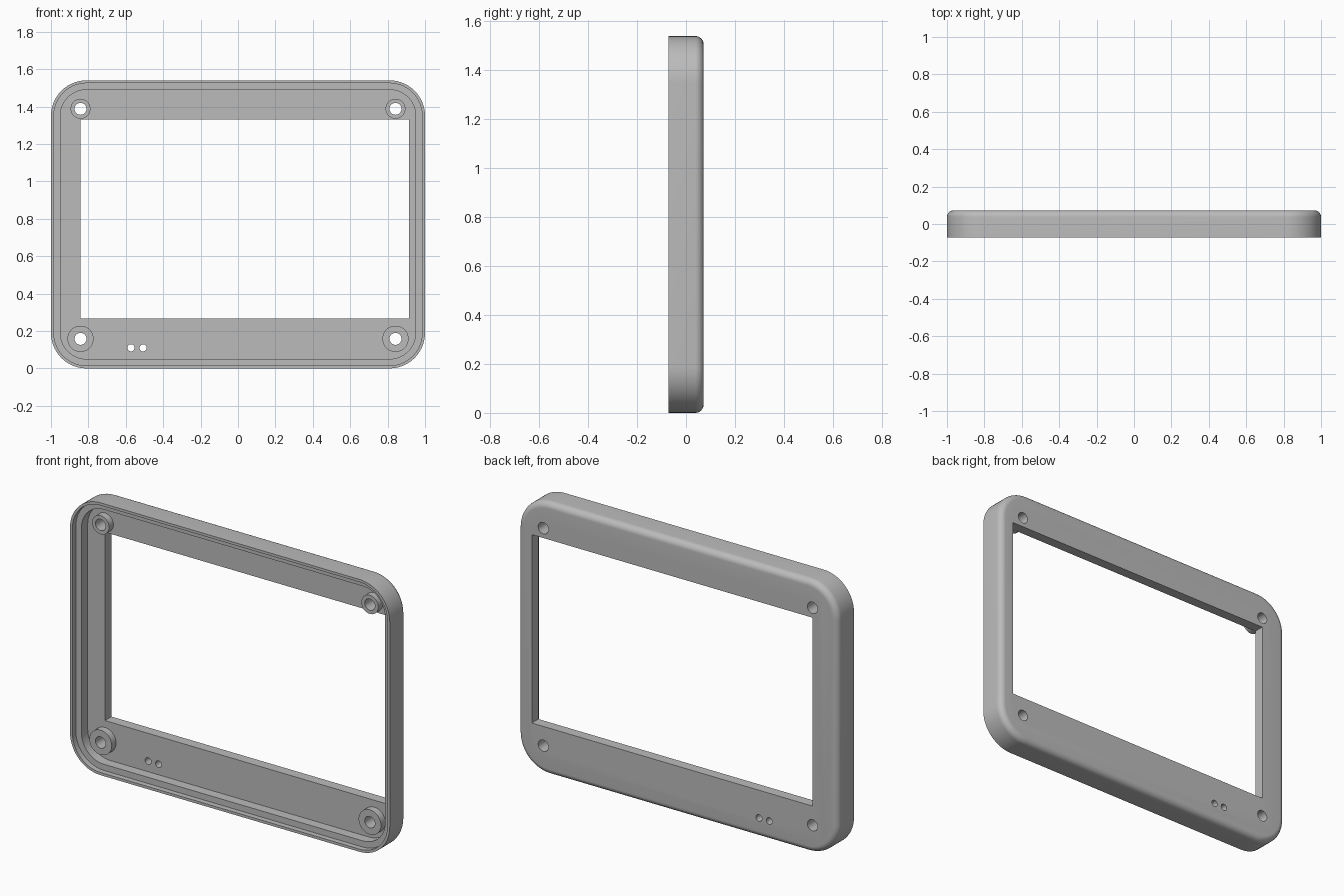
import bpy, bmesh, math
from mathutils import Matrix, Vector

if "Cube" in bpy.data.objects:
    bpy.data.objects.remove(bpy.data.objects["Cube"], do_unlink=True)

WIDTH, HEIGHT, CORNER = 2.0, 1.54, 0.19
FRONT, BACK, PLATE = -0.0725, 0.0725, 0.014
EDGE = 0.035            # rounding of the back edge
HOLE = 0.032

grey = bpy.data.materials.new("plain grey")
grey.use_nodes = True
grey.diffuse_color = (0.5, 0.5, 0.5, 1)
grey.node_tree.nodes["Principled BSDF"].inputs["Base Color"].default_value = (0.5, 0.5, 0.5, 1)


def make_object(name, bm):
    bmesh.ops.recalc_face_normals(bm, faces=bm.faces)
    mesh = bpy.data.meshes.new(name)
    bm.to_mesh(mesh)
    bm.free()
    mesh.materials.append(grey)
    obj = bpy.data.objects.new(name, mesh)
    bpy.context.collection.objects.link(obj)
    return obj


def rounded_ring(bm, inset, y, steps=14):
    """Rounded rectangle of vertices, inset from the outer outline."""
    r = CORNER - inset
    cx, cz = WIDTH / 2 - CORNER, HEIGHT / 2 - CORNER
    ring = []
    for quarter, (sx, sz) in enumerate([(1, 1), (-1, 1), (-1, -1), (1, -1)]):
        for i in range(steps + 1):
            a = (quarter + i / steps) * math.pi / 2
            ring.append(bm.verts.new((sx * cx + r * math.cos(a), y,
                                      HEIGHT / 2 + sz * cz + r * math.sin(a))))
    return ring


def add_cylinder(bm, x, z, radius, y0, y1, sides=40):
    place = Matrix.Translation((x, (y0 + y1) / 2, z)) @ Matrix.Rotation(math.pi / 2, 4, 'X')
    bmesh.ops.create_cone(bm, cap_ends=True, segments=sides, radius1=radius,
                          radius2=radius, depth=y1 - y0, matrix=place)


# Case: section swept round the outline, from cavity floor over the lip to the back
section = [(0.05, PLATE), (0.05, -0.042), (0.015, -0.042), (0.015, FRONT), (0, FRONT)]
for i in range(9):
    a = i / 8 * math.pi / 2
    section.append((EDGE * (1 - math.cos(a)), BACK - EDGE * (1 - math.sin(a))))
bm = bmesh.new()
rings = [rounded_ring(bm, inset, y) for inset, y in section]
for a, b in zip(rings, rings[1:]):
    for i in range(len(a)):
        j = (i + 1) % len(a)
        bm.faces.new((a[i], a[j], b[j], b[i]))
bm.faces.new(rings[0])
bm.faces.new(rings[-1])
parts = [make_object("case", bm)]

# Screw bosses: wider at the bottom than at the top
boss_x = 0.842
bosses = []
for level, z, radius in (("upper", 1.388, 0.053), ("lower", 0.158, 0.07)):
    for side, x in (("left", boss_x), ("right", -boss_x)):
        bm = bmesh.new()
        add_cylinder(bm, x, z, radius, -0.025, PLATE + 0.01)
        parts.append(make_object(f"{level}_{side}_boss", bm))
        bosses.append((x, z))

# Cutter: screen window, screw holes and two small indicator holes
bm = bmesh.new()
low, high = Vector((-0.842, -0.2, 0.267)), Vector((0.914, 0.2, 1.332))
bmesh.ops.create_cube(bm, size=1, matrix=Matrix.Translation((low + high) / 2)
                      @ Matrix.Diagonal((*(high - low), 1)))
for x, z in bosses:
    add_cylinder(bm, x, z, HOLE, -0.2, 0.2)
for x in (-0.572, -0.507):
    add_cylinder(bm, x, 0.11, 0.019, -0.2, 0.2, 24)
cutter = make_object("opening_cutter", bm)
cutter.hide_render = True

# Cut the openings, then smooth the curved faces
for obj in parts:
    bpy.ops.object.select_all(action='DESELECT')
    obj.select_set(True)
    bpy.context.view_layer.objects.active = obj
    cut = obj.modifiers.new("openings", 'BOOLEAN')
    cut.object = cutter
    cut.operation = 'DIFFERENCE'
    cut.solver = 'EXACT'
    bpy.ops.object.modifier_apply(modifier=cut.name)
    bpy.ops.object.shade_smooth_by_angle(angle=math.radians(30))
bpy.data.objects.remove(cutter, do_unlink=True)
